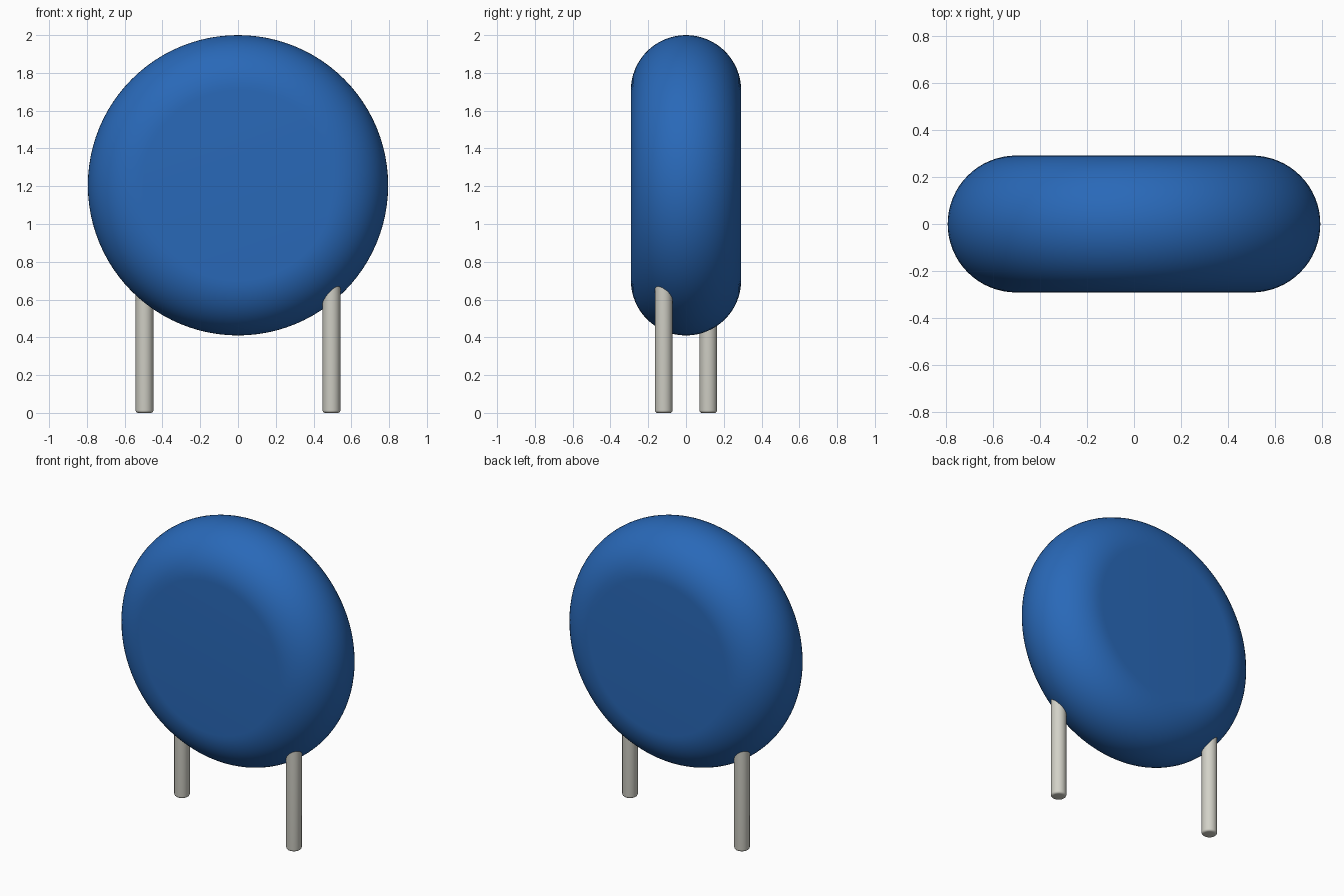
import bpy, bmesh, math
from mathutils import Matrix

cube = bpy.data.objects.get("Cube")
if cube:
    bpy.data.objects.remove(cube, do_unlink=True)


def material(name, color):
    mat = bpy.data.materials.new(name)
    mat.use_nodes = True
    mat.diffuse_color = color
    mat.node_tree.nodes["Principled BSDF"].inputs["Base Color"].default_value = color
    return mat


def lathe(name, profile, steps, mat, matrix):
    """Spin an (r, z) profile around z, then place it with a matrix."""
    bm = bmesh.new()
    verts = [bm.verts.new((r, 0, z)) for r, z in profile]
    edges = [bm.edges.new(pair) for pair in zip(verts, verts[1:])]
    bmesh.ops.spin(bm, geom=verts + edges, cent=(0, 0, 0), axis=(0, 0, 1),
                   angle=math.tau, steps=steps, use_duplicate=False)
    bmesh.ops.remove_doubles(bm, verts=bm.verts, dist=1e-5)
    # Flat end caps close the open rims
    rims = [e for e in bm.edges if e.is_boundary]
    bmesh.ops.holes_fill(bm, edges=rims, sides=0)
    bmesh.ops.recalc_face_normals(bm, faces=bm.faces)
    bm.transform(matrix)
    mesh = bpy.data.meshes.new(name)
    bm.to_mesh(mesh)
    bm.free()
    mesh.materials.append(mat)
    obj = bpy.data.objects.new(name, mesh)
    bpy.context.collection.objects.link(obj)
    bpy.ops.object.select_all(action='DESELECT')
    obj.select_set(True)
    bpy.context.view_layer.objects.active = obj
    bpy.ops.object.shade_smooth_by_angle(angle=math.radians(35))
    return obj


def arc(center_r, center_z, radius, start, end, steps):
    angles = [math.radians(start + (end - start) * i / steps) for i in range(steps + 1)]
    return [(center_r + radius * math.cos(a), center_z + radius * math.sin(a)) for a in angles]


blue = material("blue coating", (0.022, 0.14, 0.48, 1))
metal = material("grey metal", (0.645, 0.638, 0.572, 1))

# Round body: flat disc faces with a fully rounded rim, turned to face the front
RADIUS, HALF, CENTER_Z = 0.795, 0.292, 1.205
lathe("disc_body", arc(RADIUS - HALF, 0, HALF, -90, 90, 32), 96, blue,
      Matrix.Translation((0, 0, CENTER_Z)) @ Matrix.Rotation(math.pi / 2, 4, 'X'))

# Wire legs: rounded lower rim, upper end buried in the body
LEG, ROUND = 0.047, 0.014
leg_profile = arc(LEG - ROUND, ROUND, ROUND, -90, 0, 5) + [(LEG, 0.95)]
for name, side in (("left_leg", 1), ("right_leg", -1)):
    lathe(name, leg_profile, 32, metal, Matrix.Translation((side * 0.495, side * -0.118, 0)))
